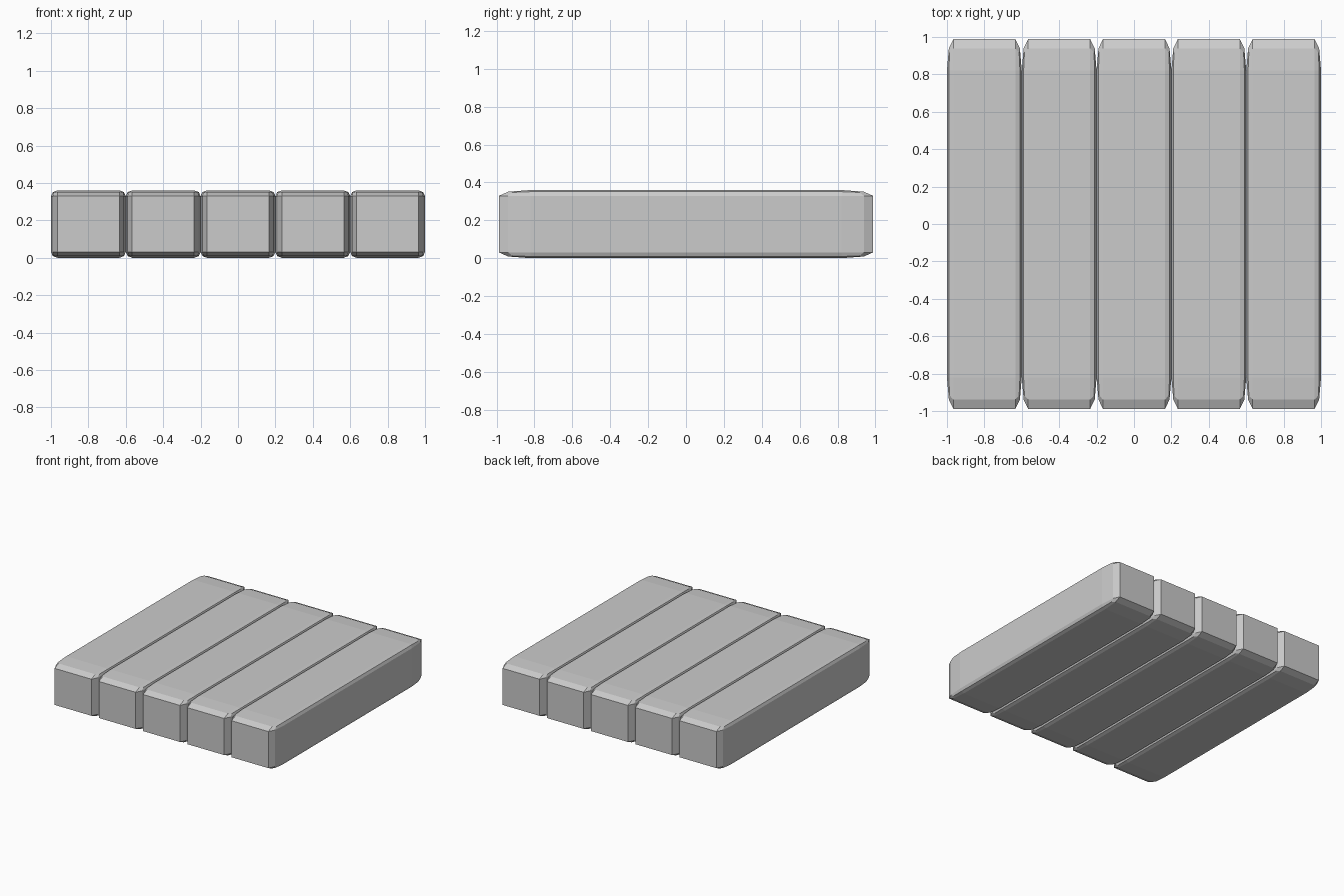
import bpy, bmesh

if "Cube" in bpy.data.objects:
    bpy.data.objects.remove(bpy.data.objects["Cube"])

COUNT, WIDTH, LENGTH, HEIGHT = 5, 0.4, 1.976, 0.36

# One plank: a bevelled unit cube stretched to size, so the end rounding is long
def make_plank(index):
    bm = bmesh.new()
    bmesh.ops.create_cube(bm, size=1)
    bmesh.ops.bevel(bm, geom=bm.edges[:], offset=0.085, segments=2,
                    profile=0.5, affect='EDGES')
    x = (index - (COUNT - 1) / 2) * WIDTH
    for v in bm.verts:
        v.co.x = v.co.x * WIDTH + x
        v.co.y *= LENGTH
        v.co.z = (v.co.z + 0.5) * HEIGHT
    mesh = bpy.data.meshes.new(f"plank_{index + 1}")
    bm.to_mesh(mesh)
    bm.free()
    bpy.context.collection.objects.link(bpy.data.objects.new(mesh.name, mesh))

# Row of planks side by side
for i in range(COUNT):
    make_plank(i)
